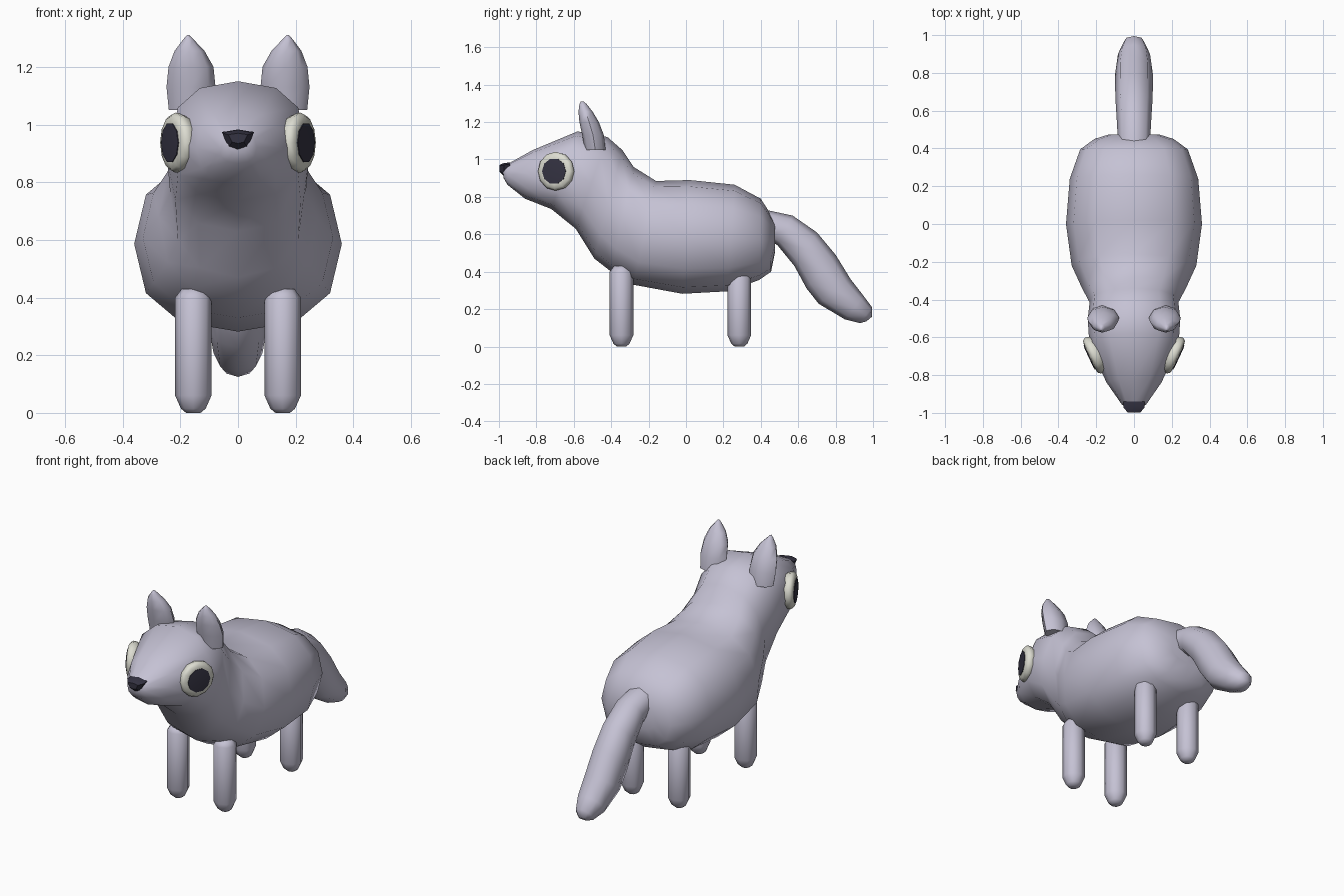
import bpy, bmesh, math
from mathutils import Matrix, Vector

if "Cube" in bpy.data.objects:
    bpy.data.objects.remove(bpy.data.objects["Cube"])


def material(name, rgb):
    m = bpy.data.materials.new(name)
    m.diffuse_color = (*rgb, 1)
    m.use_nodes = True
    m.node_tree.nodes["Principled BSDF"].inputs["Base Color"].default_value = m.diffuse_color
    return m


FUR = material("lavender grey fur", (0.56, 0.54, 0.66))
CREAM = material("cream", (0.72, 0.72, 0.64))
DARK = material("dark slate", (0.035, 0.033, 0.055))


def finish(name, bm, mat, angle=60):
    bmesh.ops.recalc_face_normals(bm, faces=bm.faces)
    me = bpy.data.meshes.new(name)
    bm.to_mesh(me)
    bm.free()
    ob = bpy.data.objects.new(name, me)
    bpy.context.collection.objects.link(ob)
    me.materials.append(mat)
    bpy.ops.object.select_all(action='DESELECT')
    ob.select_set(True)
    bpy.context.view_layer.objects.active = ob
    bpy.ops.object.shade_smooth_by_angle(angle=math.radians(angle))
    return ob


def skin(name, rings, mat, angle=60):
    """Bridge a list of equal-sized point rings and cap both ends."""
    bm = bmesh.new()
    loops = [[bm.verts.new(p) for p in r] for r in rings]
    n = len(loops[0])
    for a, b in zip(loops, loops[1:]):
        for i in range(n):
            j = (i + 1) % n
            bm.faces.new((a[i], a[j], b[j], b[i]))
    bm.faces.new(loops[0])
    bm.faces.new(loops[-1])
    return finish(name, bm, mat, angle)


def oval(center, u, v, sides, power=2.0):
    """Superellipse ring around center with half-axes u and v."""
    pts = []
    for i in range(sides):
        a = 2 * math.pi * i / sides
        c, s = math.cos(a), math.sin(a)
        k = 2 / power
        pts.append(center + u * math.copysign(abs(c) ** k, c)
                   + v * math.copysign(abs(s) ** k, s))
    return pts


def side_loft(name, stations, sides, power, mat):
    """Stations: top y, top z, bottom y, bottom z, half width."""
    rings = []
    for ty, tz, by, bz, w in stations:
        top, bot = Vector((0, ty, tz)), Vector((0, by, bz))
        rings.append(oval((top + bot) / 2, Vector((w, 0, 0)), (top - bot) / 2, sides, power))
    return skin(name, rings, mat)


# Body, neck and head as one skin from rump to muzzle
side_loft("body", [
    (0.475, 0.66, 0.475, 0.50, 0.13),
    (0.445, 0.72, 0.455, 0.40, 0.21),
    (0.40, 0.79, 0.39, 0.355, 0.285),
    (0.26, 0.865, 0.22, 0.295, 0.34),
    (0.02, 0.89, -0.02, 0.282, 0.36),
    (-0.16, 0.885, -0.28, 0.33, 0.33),
    (-0.28, 0.96, -0.40, 0.40, 0.275),
    (-0.34, 1.05, -0.49, 0.47, 0.235),
    (-0.42, 1.12, -0.59, 0.63, 0.245),
    (-0.58, 1.15, -0.72, 0.735, 0.235),
    (-0.82, 1.05, -0.86, 0.79, 0.145),
    (-0.955, 0.975, -0.955, 0.865, 0.065),
    (-0.98, 0.955, -0.975, 0.90, 0.035),
], 12, 2.4, FUR)

# Drooping tail
side_loft("tail", [
    (0.43, 0.73, 0.43, 0.58, 0.085),
    (0.57, 0.70, 0.49, 0.54, 0.09),
    (0.70, 0.61, 0.58, 0.43, 0.097),
    (0.80, 0.49, 0.645, 0.31, 0.10),
    (0.88, 0.36, 0.71, 0.228, 0.10),
    (0.95, 0.27, 0.85, 0.145, 0.085),
    (0.995, 0.21, 0.93, 0.125, 0.055),
    (0.995, 0.16, 0.965, 0.135, 0.025),
], 8, 2.2, FUR)


def upright(name, sections, sides, mat):
    """Sections: center x, y, z, half width x, half width y."""
    return skin(name, [oval(Vector((x, y, z)), Vector((rx, 0, 0)), Vector((0, ry, 0)), sides)
                       for x, y, z, rx, ry in sections], mat)


# Capsule legs
for s, side in ((-1, "left"), (1, "right")):
    for part, y, top in (("front", -0.345, 0.43), ("back", 0.285, 0.40)):
        upright(f"{part}_leg_{side}", [
            (s * 0.155, y, z, r, r) for z, r in
            ((0, 0.025), (0.015, 0.043), (0.06, 0.063), (top - 0.03, 0.063), (top, 0.04))
        ], 8, FUR)

    # Pointed ears leaning forward
    upright(f"ear_{side}", [
        (s * 0.165, -0.485, 1.05, 0.075, 0.055),
        (s * 0.163, -0.497, 1.13, 0.085, 0.058),
        (s * 0.163, -0.518, 1.20, 0.078, 0.052),
        (s * 0.168, -0.537, 1.255, 0.052, 0.038),
        (s * 0.172, -0.550, 1.295, 0.018, 0.020),
        (s * 0.173, -0.555, 1.31, 0.004, 0.008),
    ], 8, FUR)

    # Eyes: rounded cream disc with a dark pupil, facing out and forward
    out = Vector((s * 0.90, -0.42, 0)).normalized()
    across = Vector((0, 0, 1)).cross(out)
    up = Vector((0, 0, 1))
    eye = Vector((s * 0.213, -0.695, 0.937))

    def disc(name, profile, sides, mat, angle):
        skin(name, [oval(eye + out * d, across * r, up * r, sides) for d, r in profile], mat, angle)

    disc(f"eye_{side}", ((-0.05, 0.085), (-0.012, 0.102), (0.006, 0.104),
                         (0.020, 0.092), (0.024, 0.07)), 12, CREAM, 80)
    disc(f"pupil_{side}", ((0.018, 0.07), (0.027, 0.07), (0.029, 0.05)), 10, DARK, 30)

# Shield-shaped nose
shield = [(-1, 0.7), (0, 1), (1, 0.7), (0.6, -0.7), (0, -1), (-0.6, -0.7)]
skin("nose", [[(x * w, y, z0 + z * h) for x, z in shield] for y, z0, w, h in
              ((-0.94, 0.953, 0.055, 0.030), (-0.972, 0.946, 0.055, 0.036),
               (-0.998, 0.952, 0.034, 0.018))], DARK, 30)
